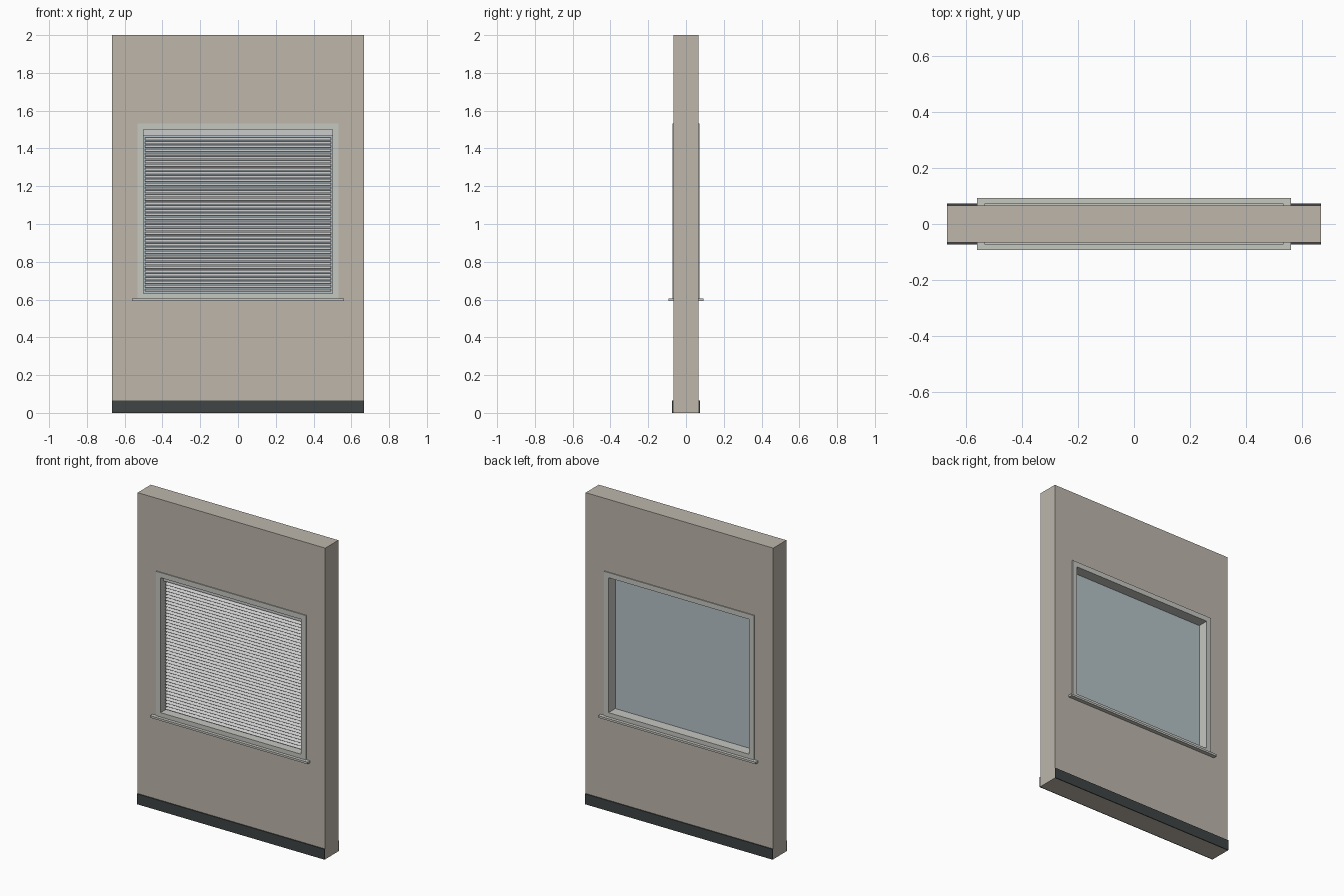
import bpy, bmesh, math
from mathutils import Matrix

if "Cube" in bpy.data.objects:
    bpy.data.objects.remove(bpy.data.objects["Cube"])


def material(name, rgb):
    m = bpy.data.materials.new(name)
    m.diffuse_color = (*rgb, 1)
    m.use_nodes = True
    m.node_tree.nodes["Principled BSDF"].inputs["Base Color"].default_value = m.diffuse_color
    return m


PLASTER = material("plaster", (0.51, 0.47, 0.41))
DARK = material("dark_skirting", (0.05, 0.058, 0.058))
TRIM = material("trim", (0.56, 0.57, 0.53))
GLASS = material("glass", (0.46, 0.54, 0.57))
BLIND = material("blind", (0.68, 0.69, 0.68))


def finish(name, bm, mat):
    bmesh.ops.recalc_face_normals(bm, faces=bm.faces)
    mesh = bpy.data.meshes.new(name)
    bm.to_mesh(mesh)
    bm.free()
    mesh.materials.append(mat)
    ob = bpy.data.objects.new(name, mesh)
    bpy.context.collection.objects.link(ob)
    return ob


def add_box(bm, x, y, z, tilt=0):
    """Box from (min, max) ranges, tilted about its own x axis."""
    size = [b - a for a, b in (x, y, z)]
    centre = [(a + b) / 2 for a, b in (x, y, z)]
    m = (Matrix.Translation(centre) @ Matrix.Rotation(tilt, 4, 'X')
         @ Matrix.Diagonal((*size, 1)))
    bmesh.ops.create_cube(bm, size=1, matrix=m)


def box(name, x, y, z, mat):
    bm = bmesh.new()
    add_box(bm, x, y, z)
    return finish(name, bm, mat)


def ring(name, outer, inner, depth, mat):
    """Rectangular panel with a rectangular opening; rects are (half_x, z0, z1)."""
    bm = bmesh.new()
    loops = [[bm.verts.new((sx * hx, -depth, z)) for sx, z in
              ((-1, z0), (1, z0), (1, z1), (-1, z1))]
             for hx, z0, z1 in (outer, inner)]
    o, i = loops
    faces = [bm.faces.new((o[k], o[(k + 1) % 4], i[(k + 1) % 4], i[k])) for k in range(4)]
    ext = bmesh.ops.extrude_face_region(bm, geom=faces, use_keep_orig=True)
    moved = [g for g in ext["geom"] if isinstance(g, bmesh.types.BMVert)]
    bmesh.ops.translate(bm, vec=(0, 2 * depth, 0), verts=moved)
    return finish(name, bm, mat)


W, T = 0.6667, 0.0667          # wall half width and half thickness
CASING = (0.533, 0.6, 1.533)
OPENING = (0.5, 0.633, 1.5)

# Wall and the window casing that lines its opening
ring("wall", (W, 0, 2), CASING, T, PLASTER)
ring("window_casing", CASING, OPENING, 0.0727, TRIM)

# Glass pane in the middle of the wall
box("glass_pane", (-0.5, 0.5), (-0.004, 0.004), (0.633, 1.5), GLASS)

# Skirting boards and window sills on both faces
for side, s in (("front", -1), ("back", 1)):
    box(side + "_skirting", (-W, W), sorted((s * T, s * 0.0733)), (0, 0.0667), DARK)
    box(side + "_sill", (-0.56, 0.56), sorted((s * T, s * 0.0925)), (0.592, 0.605), TRIM)

# Venetian blind on the front side of the glass
box("blind_headrail", (-0.5, 0.5), (-0.04, -0.0133), (1.4667, 1.5), BLIND)
bm = bmesh.new()
for k in range(41):
    z = 0.65 + 0.02 * k
    add_box(bm, (-0.493, 0.493), (-0.038, -0.0153), (z - 0.0008, z + 0.0008),
            math.radians(35))
finish("blind_slats", bm, BLIND)
